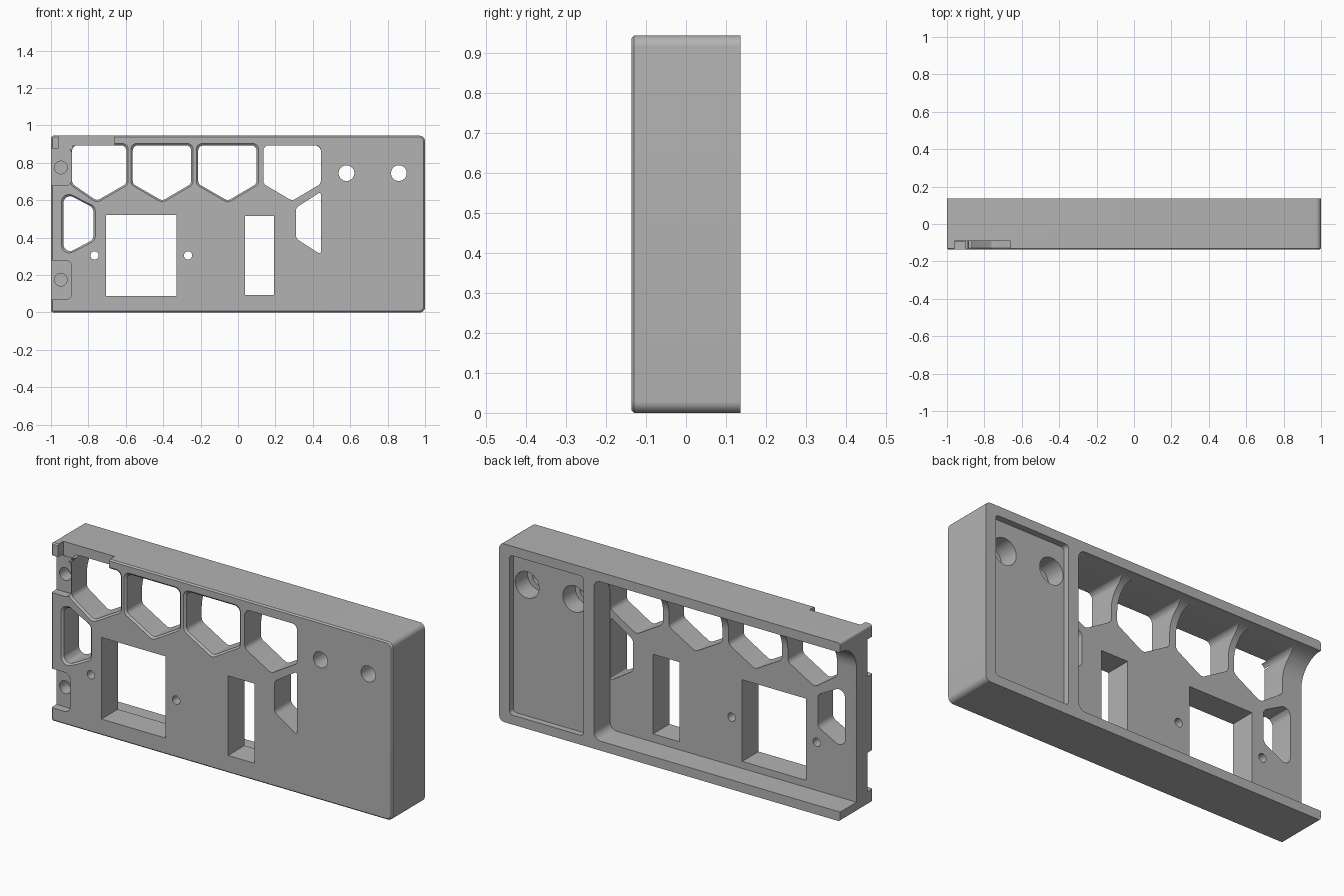
import bpy, bmesh, math
from mathutils import Vector

if "Cube" in bpy.data.objects:
    bpy.data.objects.remove(bpy.data.objects["Cube"])

FRONT, BACK, TOP = -0.137, 0.137, 0.945
grey = bpy.data.materials.new("plain grey")
grey.use_nodes = True
grey.diffuse_color = (0.45, 0.45, 0.45, 1)
grey.node_tree.nodes["Principled BSDF"].inputs["Base Color"].default_value = (0.45, 0.45, 0.45, 1)


def rounded(points, radii, steps=6):
    """Replace polygon corners by tangent curves."""
    if not isinstance(radii, (list, tuple)):
        radii = [radii] * len(points)
    out, n = [], len(points)
    for i, r in enumerate(radii):
        p = Vector(points[i])
        if r == 0:
            out.append(p)
            continue
        a = (Vector(points[i - 1]) - p).normalized()
        b = (Vector(points[(i + 1) % n]) - p).normalized()
        half = a.angle(b) / 2
        centre = p + (a + b).normalized() * (r / math.sin(half))
        s = p + a * (r / math.tan(half)) - centre
        e = p + b * (r / math.tan(half)) - centre
        for k in range(steps + 1):
            t = k / steps
            out.append(centre + s.lerp(e, t).normalized() * r)
    return out


def rect(x0, x1, z0, z1):
    return [(x0, z0), (x1, z0), (x1, z1), (x0, z1)]


def circle(x, z, r, n=32):
    return [(x + r * math.cos(math.tau * i / n), z + r * math.sin(math.tau * i / n)) for i in range(n)]


def loft(name, rings):
    """Solid from matching rings of 3D points."""
    bm = bmesh.new()
    loops = [[bm.verts.new(p) for p in ring] for ring in rings]
    n = len(loops[0])
    for a, b in zip(loops, loops[1:]):
        for i in range(n):
            j = (i + 1) % n
            bm.faces.new((a[i], a[j], b[j], b[i]))
    bm.faces.new(loops[0])
    bm.faces.new(loops[-1])
    bmesh.ops.recalc_face_normals(bm, faces=bm.faces)
    mesh = bpy.data.meshes.new(name)
    bm.to_mesh(mesh)
    bm.free()
    mesh.materials.append(grey)
    obj = bpy.data.objects.new(name, mesh)
    bpy.context.collection.objects.link(obj)
    return obj


def prism(name, outline, levels):
    """Outline in x, z swept along y; each level is (y, growth)."""
    xs, zs = [p[0] for p in outline], [p[1] for p in outline]
    cx, cz = (min(xs) + max(xs)) / 2, (min(zs) + max(zs)) / 2
    hx, hz = max(xs) - cx, max(zs) - cz
    return loft(name, [[(cx + (x - cx) * (1 + g / hx), y, cz + (z - cz) * (1 + g / hz))
                        for x, z in outline] for y, g in levels])


def subtract(target, cutter):
    mod = target.modifiers.new("cut", "BOOLEAN")
    mod.operation, mod.solver, mod.object = "DIFFERENCE", "EXACT", cutter
    bpy.context.view_layer.objects.active = target
    bpy.ops.object.modifier_apply(modifier=mod.name)
    bpy.data.objects.remove(cutter)


def cut(outline, y0=-0.2, y1=0.2):
    subtract(body, prism("cutter", outline, [(y0, 0), (y1, 0)]))


def cut_bevelled(outline):
    subtract(body, prism("cutter", outline, [(FRONT - 0.02, 0.03), (FRONT + 0.01, 0), (0.12, 0)]))


# Outer block with a fine bevel around the front
body = prism("panel_housing", rounded(rect(-1, 1, 0, TOP), [0.012, 0.028, 0.028, 0.012]),
             [(FRONT, -0.007), (FRONT + 0.007, 0), (BACK, 0)])

# Rear cavity, open at one end, with a concave curve under its ceiling
cavity = prism("cavity", rounded(rect(-1.2, 0.445, 0.05, 0.895), [0, 0.04, 0.04, 0]), [(0, 0), (0.2, 0)])
arc = [(0.135 - 0.135 * math.cos(a), 0.76 + 0.136 * math.sin(a))
       for a in [math.pi / 2 * i / 10 for i in range(11)]]
profile = [(-0.05, 0.76)] + arc + [(0.135, 1), (-0.05, 1)]
fillet = loft("fillet", [[(x, y, z) for y, z in profile] for x in (-1.3, 0.6)])
subtract(cavity, fillet)
subtract(body, cavity)

# Shallow rear recess
cut(rounded(rect(0.505, 0.94, 0.05, 0.895), 0.02), BACK - 0.033)

# Round through holes with rear counterbores
for x in (0.58, 0.86):
    cut(circle(x, 0.745, 0.042))
    cut(circle(x, 0.745, 0.07), 0.0)

# Row of upper openings
for tip, left, right in ((-0.755, -0.887, -0.597), (-0.405, -0.563, -0.25), (-0.055, -0.213, 0.1)):
    cut_bevelled(rounded([(left, 0.894), (left, 0.688), (tip, 0.597), (right, 0.688), (right, 0.894)], 0.03))
cut(rounded([(0.135, 0.894), (0.135, 0.688), (0.29, 0.597), (0.443, 0.688), (0.443, 0.894)], 0.03), y1=0.12)

# Lower side openings
cut_bevelled(rounded([(-0.933, 0.645), (-0.773, 0.56), (-0.773, 0.39), (-0.933, 0.305)], 0.035))
cut(rounded([(0.443, 0.645), (0.31, 0.56), (0.31, 0.395), (0.443, 0.31)], [0.008, 0.03, 0.03, 0.008]), y1=0.12)

# Square window, slot and small screw holes
cut(rect(-0.705, -0.33, 0.087, 0.52))
cut(rect(0.038, 0.193, 0.093, 0.515))
for x in (-0.767, -0.267):
    cut(circle(x, 0.305, 0.022, 24))

# Front mounting seats with blind holes
for z0, z1, hole in ((0.68, 0.878, 0.775), (0.07, 0.277, 0.175)):
    cut(rounded(rect(-1.1, -0.89, z0, z1), [0, 0.03, 0.03, 0]), FRONT - 0.1, FRONT + 0.043)
    cut(circle(-0.947, hole, 0.034), FRONT - 0.1, FRONT + 0.11)

# Notch along the top front edge
notch = [(-0.96, 0.87), (-0.885, 0.87), (-0.885, 0.892), (-0.66, 0.892), (-0.66, 1.05), (-0.96, 1.05)]
cut(notch, FRONT - 0.1, FRONT + 0.045)

# Smooth curved walls, keep edges sharp
bpy.ops.object.select_all(action="DESELECT")
body.select_set(True)
bpy.context.view_layer.objects.active = body
bpy.ops.object.shade_smooth_by_angle(angle=math.radians(25))
